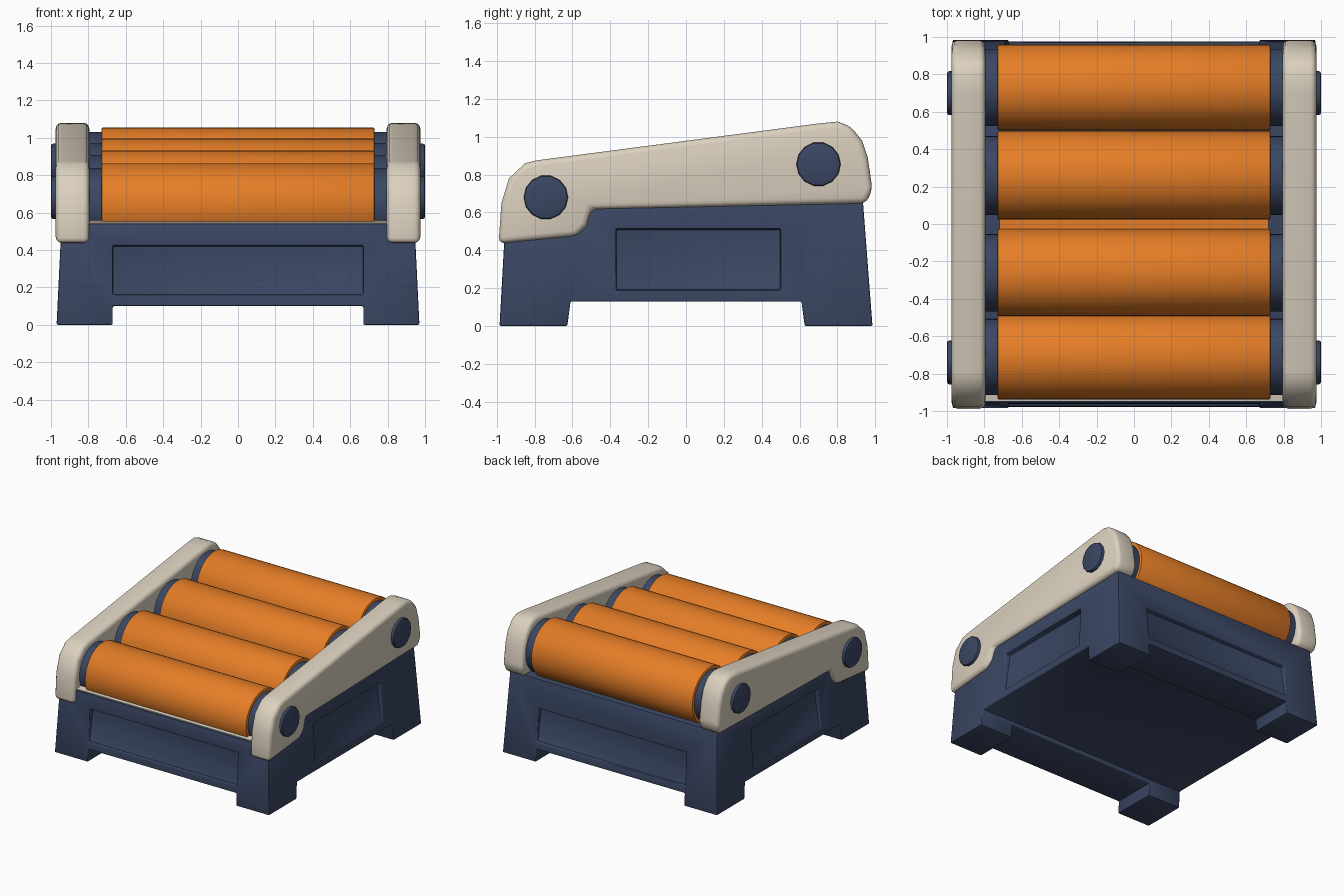
import bpy, bmesh, math
from mathutils import Matrix, Vector

if "Cube" in bpy.data.objects:
    bpy.data.objects.remove(bpy.data.objects["Cube"])


def material(name, rgb):
    m = bpy.data.materials.new(name)
    m.diffuse_color = (*rgb, 1)
    m.use_nodes = True
    m.node_tree.nodes["Principled BSDF"].inputs["Base Color"].default_value = m.diffuse_color
    return m


NAVY = material("navy", (0.042, 0.062, 0.125))
ORANGE = material("orange", (0.78, 0.205, 0.02))
CREAM = material("cream", (0.71, 0.635, 0.52))


def make(name, bm, mat=None):
    bmesh.ops.recalc_face_normals(bm, faces=bm.faces[:])
    me = bpy.data.meshes.new(name)
    bm.to_mesh(me)
    bm.free()
    ob = bpy.data.objects.new(name, me)
    bpy.context.collection.objects.link(ob)
    if mat:
        me.materials.append(mat)
    return ob


def prism(name, yz, x0, x1, mat=None):
    """Extrude a side (y, z) outline along x."""
    bm = bmesh.new()
    f = bm.faces.new([bm.verts.new((x0, y, z)) for y, z in yz])
    ext = bmesh.ops.extrude_face_region(bm, geom=[f])["geom"]
    bmesh.ops.translate(bm, vec=(x1 - x0, 0, 0),
                        verts=[v for v in ext if isinstance(v, bmesh.types.BMVert)])
    return make(name, bm, mat)


def cylinder(name, x0, x1, y, z, r, sides, mat):
    bm = bmesh.new()
    bmesh.ops.create_cone(bm, cap_ends=True, segments=sides, radius1=r, radius2=r, depth=x1 - x0,
                          matrix=Matrix.Translation(((x0 + x1) / 2, y, z))
                          @ Matrix.Rotation(math.pi / 2, 4, 'Y'))
    return make(name, bm, mat)


def apply(ob, kind, **settings):
    m = ob.modifiers.new(kind, kind)
    for k, v in settings.items():
        setattr(m, k, v)
    bpy.context.view_layer.objects.active = ob
    bpy.ops.object.modifier_apply(modifier=m.name)


def finish(ob, width=0, segments=3, angle=35):
    if width:
        apply(ob, 'BEVEL', width=width, segments=segments, limit_method='ANGLE',
              angle_limit=math.radians(30))
    bpy.ops.object.select_all(action='DESELECT')
    ob.select_set(True)
    bpy.context.view_layer.objects.active = ob
    bpy.ops.object.shade_smooth_by_angle(angle=math.radians(angle))


def cut(ob, cutter):
    cutter.hide_render = True
    apply(ob, 'BOOLEAN', operation='DIFFERENCE', solver='EXACT', object=cutter)
    bpy.data.objects.remove(cutter)


# Base: tapered block with a low front lip
base = prism("base", [(-0.985, 0), (0.985, 0), (0.935, 0.655), (-0.5, 0.63), (-0.955, 0.54)],
             -0.97, 0.97, NAVY)
for v in base.data.vertices:
    v.co.x *= 1 - 0.05 * v.co.z

# Openings between the four feet
cut(base, prism("side_gap_cutter", [(-0.64, -0.1), (0.64, -0.1), (0.61, 0.13), (-0.61, 0.13)], -2, 2))
cut(base, prism("front_gap_cutter", [(-2, -0.1), (2, -0.1), (2, 0.1), (-2, 0.1)], -0.67, 0.67))


def panel_cutter(half, z0, z1, dist, shift, angle):
    """Wedge that is deeper at the top, for a shallow recessed panel."""
    ob = prism("panel_cutter", [(-dist - 0.3, z0), (-dist + 0.015, z0), (-dist + 0.06, z1 - 0.03),
                                (-dist - 0.3, z1)], -half, half)
    ob.data.transform(Matrix.Translation((0, shift, 0)) @ Matrix.Rotation(angle, 4, 'Z'))
    return ob


cut(base, panel_cutter(0.67, 0.16, 0.45, 0.975, 0, 0))
cut(base, panel_cutter(0.67, 0.16, 0.45, 0.972, 0, math.pi))
for a in (math.pi / 2, -math.pi / 2):
    cut(base, panel_cutter(0.435, 0.19, 0.54, 0.96, 0.065, a))
finish(base, 0.018, 2)

# Side rails with their axle ends
RAIL = [(-0.99, 0.435), (-0.975, 0.65), (-0.935, 0.78), (-0.85, 0.86), (-0.79, 0.875), (0.70, 1.07),
        (0.80, 1.08), (0.87, 1.055), (0.93, 0.98), (0.96, 0.89), (0.985, 0.72), (0.95, 0.648),
        (-0.50, 0.618), (-0.525, 0.53), (-0.58, 0.475)]
for side, s in (("left", -1), ("right", 1)):
    x0, x1 = sorted((s * 0.795, s * 0.975))
    finish(prism(side + "_rail", RAIL, x0, x1, CREAM), 0.032, 3, 40)
    for end, y, z in (("front", -0.74, 0.68), ("back", 0.70, 0.855)):
        x0, x1 = sorted((s * 0.9, s * 1.0))
        finish(cylinder(f"{side}_{end}_axle", x0, x1, y, z, 0.117, 14, NAVY), 0.012, 2)

# Rollers with dark end collars, rising to the back
for i, (y, z, r) in enumerate([(-0.71, 0.635, 0.228), (-0.26, 0.70, 0.232),
                               (0.26, 0.76, 0.236), (0.73, 0.825, 0.23)], 1):
    finish(cylinder(f"roller_{i}", -0.73, 0.73, y, z, r, 40, ORANGE), 0.008, 2)
    for side, s in (("left", -1), ("right", 1)):
        x0, x1 = sorted((s * 0.70, s * 0.82))
        finish(cylinder(f"roller_{i}_{side}_collar", x0, x1, y, z, r - 0.025, 32, NAVY))

# Orange filler between the middle rollers and pale strip under the front one
prism("middle_filler", [(-0.06, 0.6), (0.06, 0.6), (0.06, 0.68), (-0.06, 0.68)], -0.72, 0.72, ORANGE)
prism("front_strip", [(-0.945, 0.53), (-0.89, 0.54), (-0.89, 0.56), (-0.945, 0.549)], -0.8, 0.8, CREAM)
